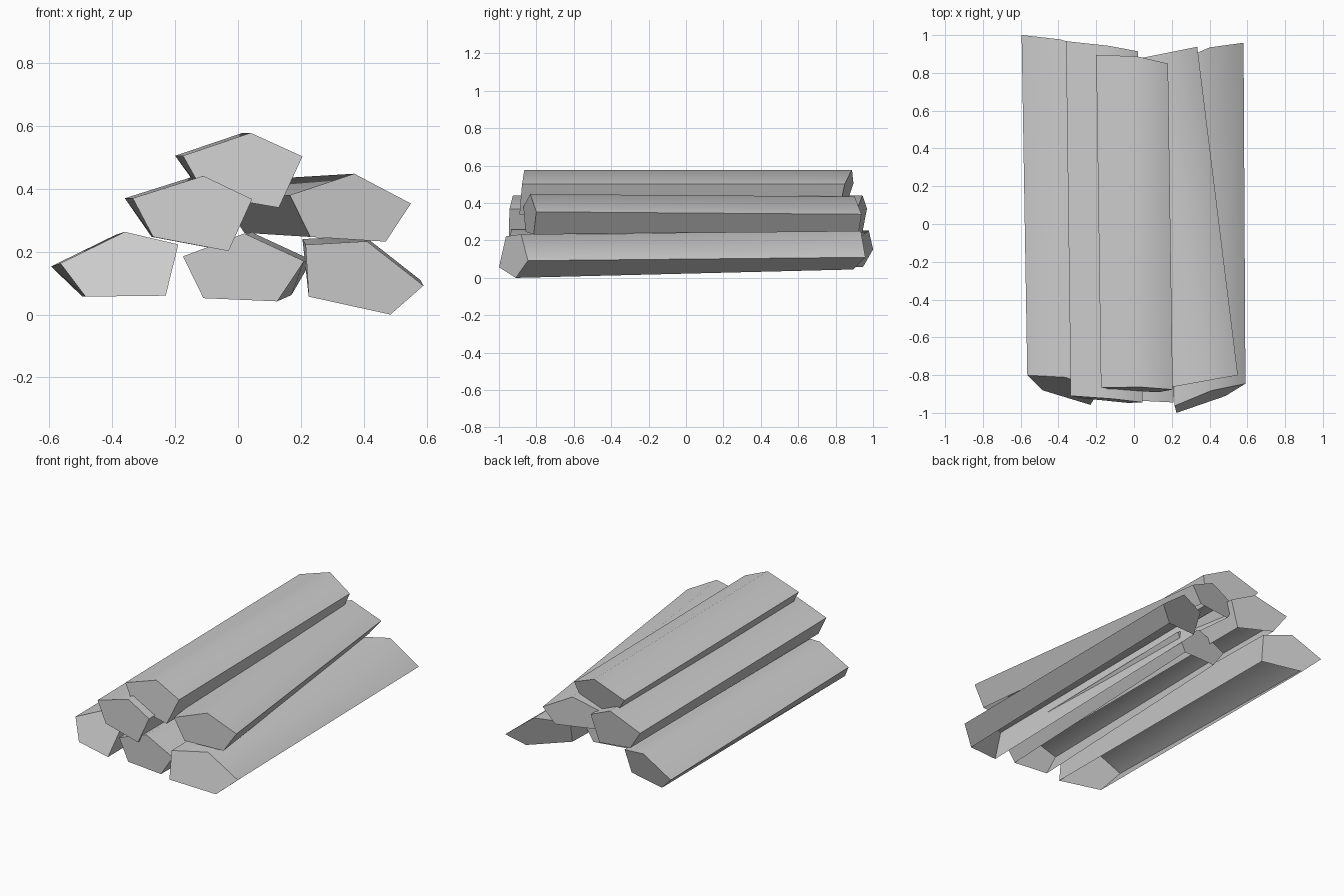
import bpy
import bmesh
import math
from mathutils import Vector

# Remove the default object
default_cube = bpy.data.objects.get("Cube")
if default_cube:
    bpy.data.objects.remove(default_cube, do_unlink=True)

# Single material shared by every log
grey = bpy.data.materials.new("plain_grey")
grey.use_nodes = True
grey_colour = (0.6, 0.6, 0.6, 1.0)
grey.diffuse_color = grey_colour
grey.node_tree.nodes["Principled BSDF"].inputs["Base Color"].default_value = grey_colour


def end_ring(bm, points, cut):
    """Place the points on a slanted end plane: (middle y, slope in x, slope in z)."""
    centre = sum(points, Vector((0, 0))) / len(points)
    middle, slope_x, slope_z = cut
    ring = []
    for p in points:
        offset = p - centre
        y = middle + slope_x * offset.x + slope_z * offset.y
        ring.append(bm.verts.new((p.x, y, p.y)))
    return ring


def make_log(name, upper, lower, upper_drift, lower_drift, front_cut, back_cut):
    """Split log: three upper and two lower corners swept back, open underneath."""
    near = [Vector(p) for p in upper + lower]
    far = [Vector(p) + Vector(upper_drift) for p in upper]
    far += [Vector(p) + Vector(lower_drift) for p in lower]
    bm = bmesh.new()
    front = end_ring(bm, near, front_cut)
    back = end_ring(bm, far, back_cut)

    # Saw cuts at both ends
    bm.faces.new(reversed(front))
    bm.faces.new(back)

    # Long sides, leaving out the underside between the lower corners
    count = len(near)
    underside = len(upper)
    for i in range(count):
        if i != underside:
            j = (i + 1) % count
            bm.faces.new((front[i], front[j], back[j], back[i]))
    bm.normal_update()
    ridge = front[1].link_faces
    if sum(face.normal.z for face in ridge) < 0:
        bmesh.ops.reverse_faces(bm, faces=bm.faces[:])

    mesh = bpy.data.meshes.new(name)
    bm.to_mesh(mesh)
    bm.free()
    mesh.materials.append(grey)
    log = bpy.data.objects.new(name, mesh)
    bpy.context.collection.objects.link(log)

    # Only the rounded bark ridges stay soft
    bpy.ops.object.select_all(action="DESELECT")
    log.select_set(True)
    bpy.context.view_layer.objects.active = log
    bpy.ops.object.shade_smooth_by_angle(angle=math.radians(46))


# Bottom row
make_log("bottom_right_log",
         upper=[(-.565, .163), (-.36, .263), (-.19, .223)],
         lower=[(-.23, .06), (-.485, .057)],
         upper_drift=(-.03, -.01), lower_drift=(-.01, 0),
         front_cut=(-.867, -.31, .52), back_cut=(.945, -.26, .3))
make_log("bottom_middle_log",
         upper=[(-.175, .185), (.02, .258), (.21, .17)],
         lower=[(.125, .042), (-.11, .052)],
         upper_drift=(.025, .003), lower_drift=(.045, .02),
         front_cut=(-.935, -.05, 0), back_cut=(.66, .1, 0))
make_log("bottom_left_log",
         upper=[(.215, .222), (.41, .233), (.59, .092)],
         lower=[(.485, 0), (.225, .057)],
         upper_drift=(-.01, .018), lower_drift=(-.005, .045),
         front_cut=(-.92, .4, .25), back_cut=(.89, .41, .35))

# Middle row
make_log("middle_left_log",
         upper=[(.165, .38), (.37, .448), (.55, .353)],
         lower=[(.47, .232), (.23, .247)],
         upper_drift=(-.215, -.013), lower_drift=(-.21, .013),
         front_cut=(-.835, .18, 0), back_cut=(.9, .2, 0))
make_log("middle_right_log",
         upper=[(-.335, .37), (-.11, .441), (.045, .367)],
         lower=[(-.03, .202), (-.27, .247)],
         upper_drift=(-.025, 0), lower_drift=(-.005, 0),
         front_cut=(-.93, -.09, .06), back_cut=(.935, -.14, .1))

# Top of the pile
make_log("top_log",
         upper=[(-.175, .505), (.04, .578), (.205, .503)],
         lower=[(.13, .34), (-.105, .38)],
         upper_drift=(-.025, 0), lower_drift=(-.005, 0),
         front_cut=(-.875, -.03, .1), back_cut=(.86, -.12, .25))
